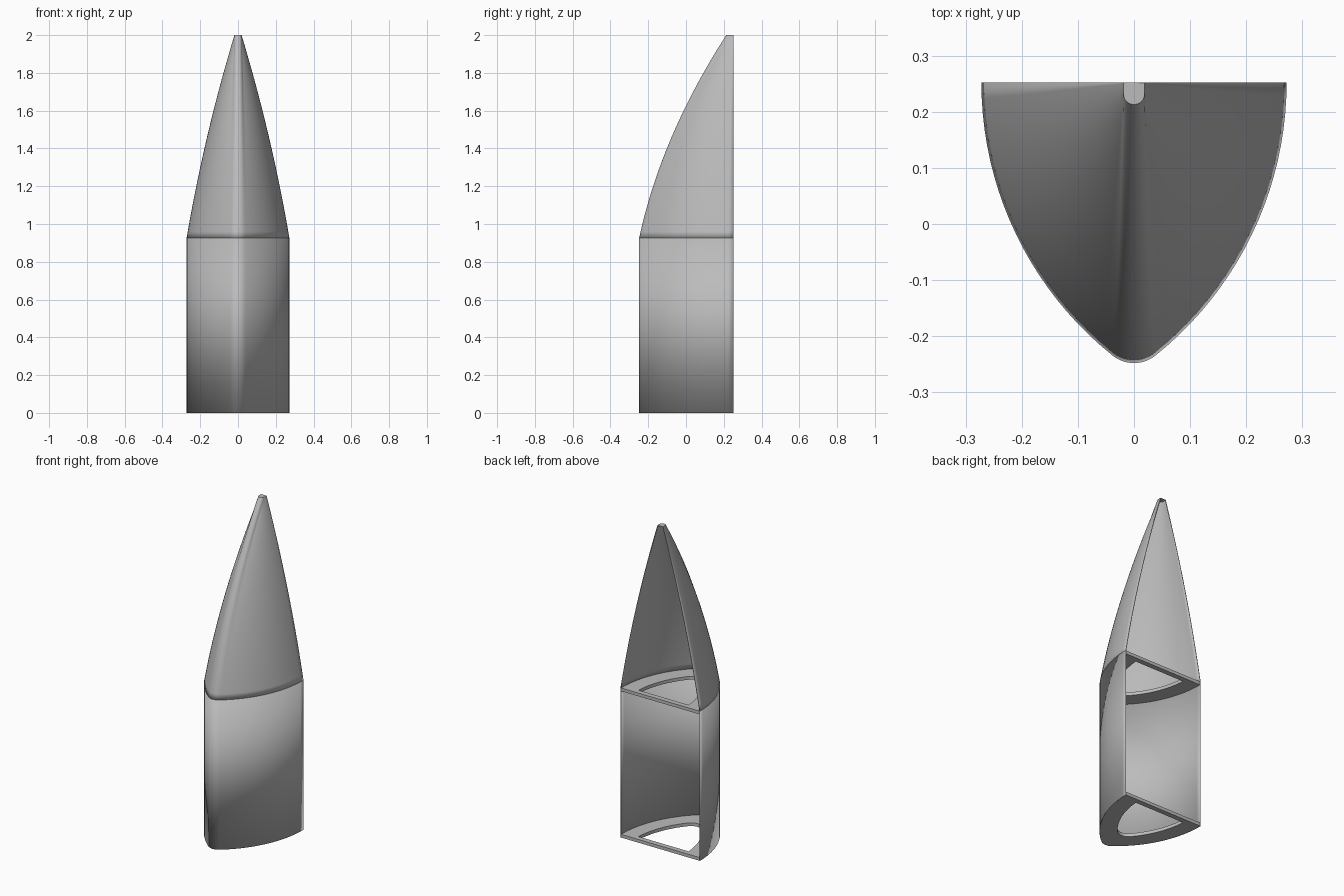
import bpy, bmesh
from math import sqrt, atan2, cos, sin, pi, radians

cube = bpy.data.objects.get("Cube")
if cube:
    bpy.data.objects.remove(cube, do_unlink=True)

grey = bpy.data.materials.new("plain grey")
grey.use_nodes = True
colour = (0.5, 0.5, 0.5, 1)
grey.diffuse_color = colour
grey.node_tree.nodes["Principled BSDF"].inputs["Base Color"].default_value = colour

BACK, HALF_WIDTH, RADIUS = 0.252, 0.272, 0.623
JOIN, TOP, WALL, PLATE = 0.926, 2.0, 0.004, 0.02
SIDE_STEPS, NOSE_STEPS = 20, 8


def mirror(half):
    """Complete a right-hand half outline that ends on the centre line."""
    return half + [(-x, y) for x, y in reversed(half[:-1])]


def ogive(radius, nose, back):
    """Two side arcs joined by a round nose, open at the back."""
    cx = HALF_WIDTH - RADIUS
    nose_y = BACK - sqrt((radius - nose) ** 2 - cx ** 2)
    start = -atan2(BACK - back, radius)
    end = atan2(nose_y - BACK, -cx)
    half = []
    for i in range(SIDE_STEPS):
        a = start + (end - start) * i / SIDE_STEPS
        half.append((cx + radius * cos(a), BACK + radius * sin(a)))
    for i in range(NOSE_STEPS + 1):
        a = end + (-pi / 2 - end) * i / NOSE_STEPS
        half.append((nose * cos(a), nose_y + nose * sin(a)))
    return mirror(half)


def tip_outline(r, depth):
    """Small pill outline with the same point count as the ogive."""
    cy = BACK - depth + r
    half = [(r, BACK + (cy - BACK) * i / SIDE_STEPS) for i in range(SIDE_STEPS)]
    half += [(r * cos(a), cy - r * sin(a))
             for a in (pi / 2 * i / NOSE_STEPS for i in range(NOSE_STEPS + 1))]
    return mirror(half)


def finish(name, bm, smooth=True):
    mesh = bpy.data.meshes.new(name)
    bmesh.ops.recalc_face_normals(bm, faces=bm.faces)
    bm.to_mesh(mesh)
    bm.free()
    ob = bpy.data.objects.new(name, mesh)
    bpy.context.collection.objects.link(ob)
    mesh.materials.append(grey)
    if smooth:
        bpy.ops.object.select_all(action='DESELECT')
        ob.select_set(True)
        bpy.context.view_layer.objects.active = ob
        bpy.ops.object.shade_smooth_by_angle(angle=radians(30))
    return ob


def loft(name, sections, cap=False):
    """Skin a stack of open sections into a thin wall."""
    bm = bmesh.new()
    rows = [[bm.verts.new((x, y, z)) for x, y in pts] for pts, z in sections]
    for low, high in zip(rows, rows[1:]):
        for i in range(len(low) - 1):
            # outline runs clockwise from above, so this order faces outward
            bm.faces.new((low[i + 1], low[i], high[i], high[i + 1]))
    if cap:
        bm.faces.new(rows[-1][::-1])
    ob = finish(name, bm)
    wall = ob.modifiers.new("wall", 'SOLIDIFY')
    wall.thickness = WALL
    wall.offset = -1
    return ob


def ring_plate(name, outer, inner, z):
    """Flat plate with a matching opening."""
    bm = bmesh.new()
    levels = []
    for h in (z, z + PLATE):
        levels.append([[bm.verts.new((x, y, h)) for x, y in pts]
                       for pts in (outer, inner)])
    n = len(outer)
    for i in range(n):
        j = (i + 1) % n
        for o, c in levels:
            bm.faces.new((o[i], o[j], c[j], c[i]))
        for k in range(2):
            a, b = levels[0][k], levels[1][k]
            bm.faces.new((a[i], a[j], b[j], b[i]))
    return finish(name, bm)


base = ogive(RADIUS, 0.061, BACK)
tip = tip_outline(0.019, 0.039)

# straight lower wall
loft("lower_wall", [(base, 0), (base, JOIN)])

# tapering upper wall, bulging a little in both directions
sections = []
for i in range(33):
    t = i / 32
    fx = t - 0.28 * t * (1 - t)
    fy = t - 0.5 * t * (1 - t)
    pts = [(p[0] + (q[0] - p[0]) * fx, p[1] + (q[1] - p[1]) * fy)
           for p, q in zip(base, tip)]
    sections.append((pts, JOIN + (TOP - JOIN) * t))
loft("upper_wall", sections, cap=True)

# stiffening plates with openings
rim = ogive(RADIUS - WALL / 2, 0.059, BACK)
opening = ogive(RADIUS - 0.1, 0.06, BACK - 0.032)
ring_plate("bottom_plate", rim, opening, 0)
ring_plate("middle_plate", rim, opening, JOIN - PLATE)
